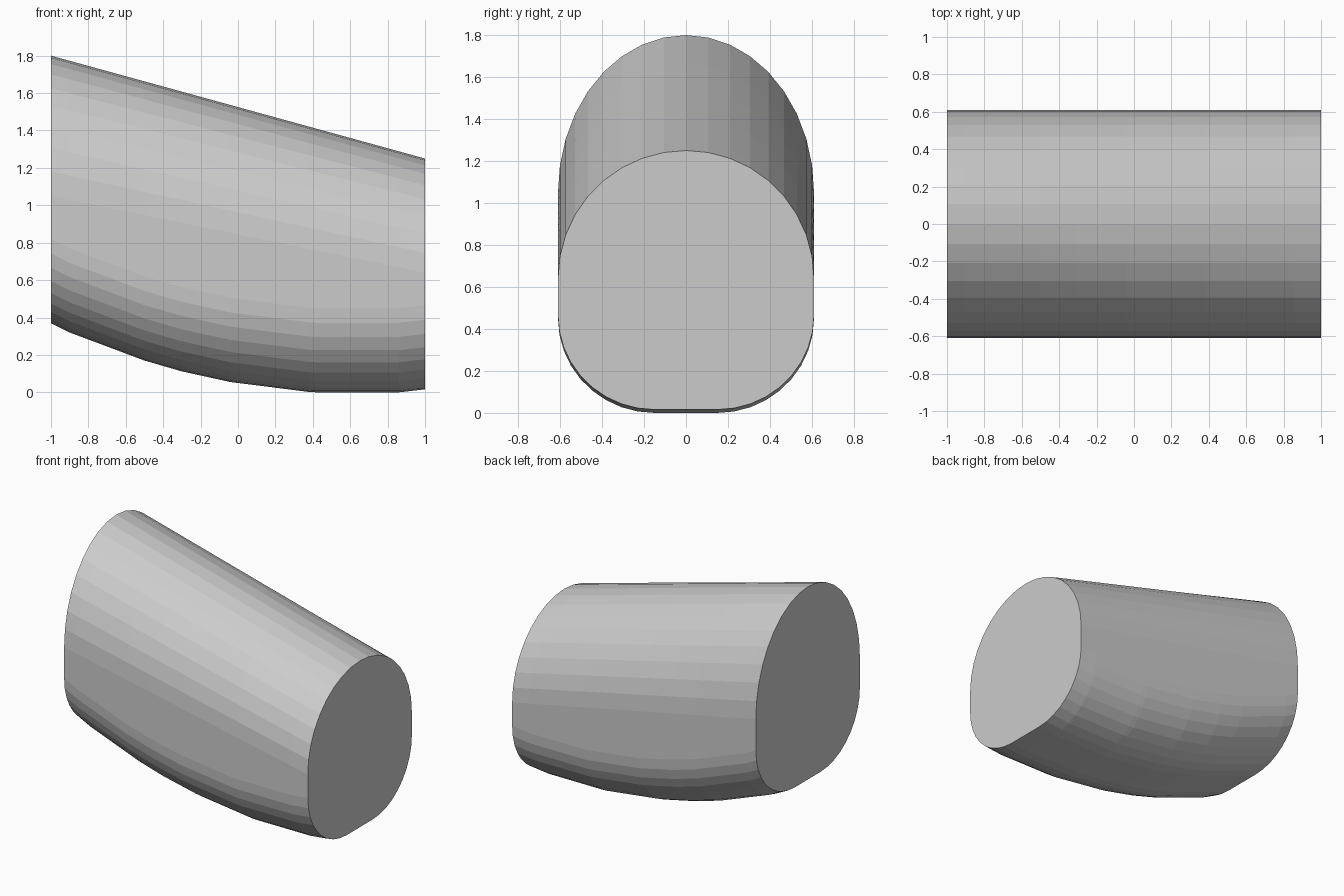
import bpy, bmesh
from math import sin, cos, radians

if "Cube" in bpy.data.objects:
    bpy.data.objects.remove(bpy.data.objects["Cube"])

# keel line: (x, bottom z) stations along the length
KEEL = [(-1, .37), (-.9, .32), (-.5, .17), (-.3, .112), (-.04, .055),
        (.38, .002), (.42, 0), (.86, 0), (1, .016)]
HALF_W = .61           # half width
FLAT, CORNER_H = .15, .45  # flat half width of the belly and height of its round corners


def section(x, zb):
    """Half-ellipse roof over rounded lower corners, in 10 degree steps."""
    t = (x + 1) / 2
    top, rise = 1.8 - .55 * t, .75 - .14 * t
    right = []
    for i in range(10):
        a = radians(10 * i)
        right.append((HALF_W * sin(a), top - rise * (1 - cos(a))))
    for i in range(10):
        a = radians(10 * i)
        right.append((FLAT + (HALF_W - FLAT) * cos(a), zb + CORNER_H * (1 - sin(a))))
    left = [(-y, z) for y, z in reversed(right[1:])]
    return [(x, y, z) for y, z in right + left]


# body lofted through the sections, with flat end caps
bm = bmesh.new()
rings = [[bm.verts.new(p) for p in section(x, z)] for x, z in KEEL]
for r, s in zip(rings, rings[1:]):
    for i in range(len(r)):
        j = (i + 1) % len(r)
        bm.faces.new((r[i], r[j], s[j], s[i]))
bm.faces.new(rings[0])
bm.faces.new(rings[-1])
bmesh.ops.recalc_face_normals(bm, faces=bm.faces)
mesh = bpy.data.meshes.new("pod_body")
bm.to_mesh(mesh)
bm.free()
bpy.context.collection.objects.link(bpy.data.objects.new("pod_body", mesh))
